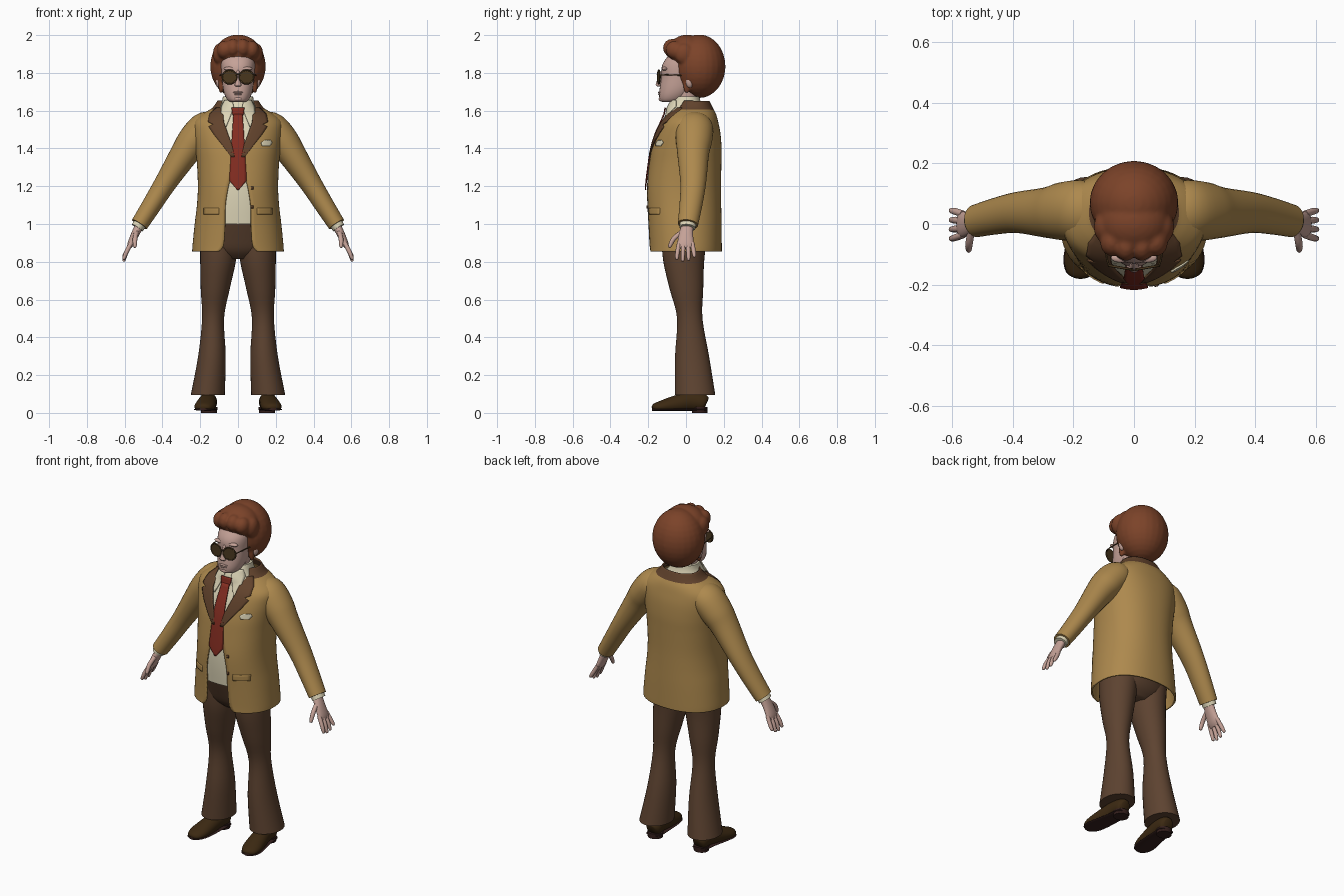
import bpy, bmesh
from math import sin, cos, pi, asin, radians, copysign
from mathutils import Vector, Matrix

if "Cube" in bpy.data.objects:
    bpy.data.objects.remove(bpy.data.objects["Cube"])


def material(name, r, g, b):
    m = bpy.data.materials.new(name)
    m.use_nodes = True
    m.diffuse_color = (r, g, b, 1)
    node = next(n for n in m.node_tree.nodes if n.type == 'BSDF_PRINCIPLED')
    node.inputs["Base Color"].default_value = (r, g, b, 1)
    node.inputs["Roughness"].default_value = 0.8
    return m


TAN = material("tan cloth", .42, .25, .075)
BROWN = material("brown cloth", .11, .056, .03)
LAPEL = material("dark brown lapel", .12, .055, .025)
HAIR = material("auburn hair", .2, .056, .022)
RED = material("red tie", .23, .026, .015)
CREAM = material("cream shirt", .72, .66, .47)
SKIN = material("skin", .56, .36, .31)
SHOE = material("dark leather", .045, .022, .006)
SOLE = material("dark sole", .035, .014, .012)
LENS = material("tinted lens", .07, .04, .014)


def finish(name, bm, mats, mirror=False, thick=0, angle=50):
    bmesh.ops.recalc_face_normals(bm, faces=bm.faces[:])
    me = bpy.data.meshes.new(name)
    bm.to_mesh(me)
    bm.free()
    for m in mats:
        me.materials.append(m)
    for p in me.polygons:
        p.use_smooth = True
    me.set_sharp_from_angle(angle=radians(angle))
    ob = bpy.data.objects.new(name, me)
    bpy.context.collection.objects.link(ob)
    if mirror:
        mod = ob.modifiers.new("mirror", 'MIRROR')
        mod.use_mirror_merge = False
    if thick:
        mod = ob.modifiers.new("thickness", 'SOLIDIFY')
        mod.thickness, mod.offset = thick, 0
    return ob


def refine(rows, k):
    """Catmull-Rom interpolation of whole stations."""
    out = []
    for i in range(len(rows) - 1):
        a, b, c, d = (rows[min(max(j, 0), len(rows) - 1)] for j in range(i - 1, i + 3))
        for s in range(k):
            t = s / k
            out.append([.5 * (2*q + (r-p)*t + (2*p-5*q+4*r-w)*t*t + (3*q-p-3*r+w)*t**3)
                        for p, q, r, w in zip(a, b, c, d)])
    return out + [list(rows[-1])]


def bend(v, p):
    return copysign(abs(v) ** p, v)


def loft(name, rows, mats, n=32, k=4, flat=False, side=(0, 1, 0), p=1, gap=False,
         rule=None, floor=None, **kw):
    """Skin of rounded sections (x, y, z, radius across, radius along side, front gap)."""
    rows = refine(rows, k)
    bm, rings = bmesh.new(), []
    for i, r in enumerate(rows):
        c, u, v = Vector(r[:3]), Vector(side), Vector((1, 0, 0))
        if not flat:
            t = Vector(rows[min(i+1, len(rows)-1)][:3]) - Vector(rows[max(i-1, 0)][:3])
            t.normalize()
            u = (u - t * u.dot(t)).normalized()
            v = t.cross(u)
        t0 = asin(min(r[5] / r[3], .98) ** (1 / p)) if gap else 0
        ring = []
        for j in range(n):
            th = t0 + (2*pi - 2*t0) * j / (n - 1 if gap else n)
            co = c + v * r[3] * bend(sin(th), p) - u * r[4] * bend(cos(th), p)
            if floor is not None:
                co.z = max(co.z, floor)
            ring.append(bm.verts.new(co))
        rings.append(ring)
    for a, b in zip(rings, rings[1:]):
        for j in range(n - 1 if gap else n):
            bm.faces.new((a[j], a[(j+1) % n], b[(j+1) % n], b[j]))
    if not gap:
        bm.faces.new(rings[0])
        bm.faces.new(rings[-1])
    if rule:
        for f in bm.faces:
            f.material_index = rule(f.calc_center_median())
    return finish(name, bm, mats, **kw)


def front(body, x, z, p):
    """Front surface depth of a flat loft at x, z."""
    for a, b in zip(body, body[1:]):
        if a[2] <= z <= b[2]:
            break
    t = (z - a[2]) / (b[2] - a[2])
    cy, rx, ry = (a[i] + (b[i] - a[i]) * t for i in (1, 3, 4))
    return cy - ry * max(1 - min(abs(x) / rx, 1) ** (2 / p), 0) ** (p / 2)


def panel(name, rows, body, off, mat, nx=6, k=4, **kw):
    """Thin plate following the front of a body; rows are (z, x from, x to)."""
    fine = [[a + (b - a) * s / k for a, b in zip(r, q)]
            for r, q in zip(rows, rows[1:]) for s in range(k)] + [rows[-1]]
    bm = bmesh.new()
    grid = [[bm.verts.new((x, front(body, x, z, P) - off, z))
             for x in (x0 + (x1 - x0) * i / nx for i in range(nx + 1))] for z, x0, x1 in fine]
    for a, b in zip(grid, grid[1:]):
        for i in range(nx):
            bm.faces.new((a[i], a[i+1], b[i+1], b[i]))
    return finish(name, bm, [mat], thick=.006, **kw)


def blob(name, balls, mat, voxel=0, **kw):
    """Ellipsoids (centre, radii), optionally fused."""
    bm = bmesh.new()
    for c, r in balls:
        bmesh.ops.create_uvsphere(bm, u_segments=24, v_segments=16, radius=1,
                                  matrix=Matrix.Translation(c) @ Matrix.Diagonal((*r, 1)))
    ob = finish(name, bm, [mat], **kw)
    if voxel:
        mod = ob.modifiers.new("fuse", 'REMESH')
        mod.mode, mod.voxel_size, mod.use_smooth_shade = 'VOXEL', voxel, True
        mod = ob.modifiers.new("soften", 'SMOOTH')
        mod.iterations = 4
    return ob


# Jacket: shell open at the front, brown collar at the top
P = .88
JACKET = [(0, -.005, .855, .238, .19, .1), (0, -.005, .89, .236, .19, .076),
          (0, -.008, 1, .225, .192, .068), (0, -.012, 1.1, .213, .194, .066),
          (0, -.012, 1.2, .208, .193, .05), (0, -.004, 1.32, .213, .187, .02),
          (0, .003, 1.4, .222, .181, .035), (0, .012, 1.48, .232, .166, .065),
          (0, .02, 1.54, .23, .146, .085), (0, .03, 1.58, .185, .125, .095),
          (0, .04, 1.61, .135, .1, .095), (0, .045, 1.65, .105, .075, .08)]
loft("jacket", JACKET, [TAN, LAPEL], n=64, flat=True, p=P, gap=True, thick=.009,
     rule=lambda c: int(c.z > 1.605))
body = refine(JACKET, 4)
panel("lapels", [(1.615, .07, .115), (1.58, .078, .15), (1.54, .075, .158), (1.527, .07, .13),
                 (1.515, .066, .155), (1.47, .05, .125), (1.42, .032, .085), (1.355, .018, .035)],
      body, .009, LAPEL, mirror=True)
panel("pocket_flaps", [(1.085, .1, .18), (1.05, .1, .18)], body, .006, TAN, mirror=True)
panel("handkerchief", [(1.443, .14, .172), (1.43, .122, .18), (1.413, .128, .168)],
      body, .008, CREAM)
for i, z in enumerate((1.19, 1.09)):
    panel("button_%d" % i, [(z + .008, .068, .08), (z - .008, .068, .08)], body, .006, LAPEL, k=1)

# Shirt, collar and tie
SHIRT = [(0, r[1], r[2], r[3] - .01, r[4] - .01) for r in JACKET[2:9]]
SHIRT += [(0, .015, 1.58, .15, .115), (0, 0, 1.61, .105, .095),
          (0, 0, 1.645, .086, .078), (0, .006, 1.675, .08, .066)]
loft("shirt", SHIRT, [CREAM], n=48, flat=True, p=P)
chest = refine(SHIRT, 4)
panel("shirt_collar", [(1.655, .03, .07), (1.62, .022, .088), (1.58, .036, .088), (1.515, .062, .07)],
      chest, .008, CREAM, mirror=True)
panel("tie", [(1.58, -.024, .024), (1.5, -.03, .03), (1.38, -.037, .037), (1.23, -.046, .046),
              (1.18, -.004, .004)], chest, .019, RED)
panel("tie_knot", [(1.615, -.033, .033), (1.59, -.032, .032), (1.56, -.022, .022)],
      chest, .017, RED)

# Trousers
loft("trouser_seat", [(0, -.01, .815, .1, .07), (0, -.01, .86, .185, .115), (0, -.01, .94, .2, .15),
                      (0, -.01, 1.015, .205, .178)], [BROWN], n=40, flat=True)
loft("trouser_legs", [(.16, .048, .095, .09, .107), (.138, .032, .3, .073, .09),
                      (.132, .02, .5, .058, .067), (.121, .003, .65, .076, .088),
                      (.106, -.012, .8, .094, .108), (.1, -.01, .92, .1, .12)],
     [BROWN], flat=True, mirror=True)

# Shoes
FOOT = [(.152, .108, .05, .025, .03), (.153, .09, .055, .042, .045), (.158, .02, .06, .045, .05),
        (.168, -.06, .045, .052, .045), (.178, -.125, .034, .053, .033),
        (.184, -.165, .028, .038, .022), (.186, -.178, .025, .016, .01)]
loft("shoes", FOOT, [SHOE], side=(0, 0, 1), floor=.016, mirror=True)
loft("soles", [(x, y, .018, r + .003, .007) for x, y, z, r, h in FOOT], [SOLE],
     side=(0, 0, 1), mirror=True)
loft("shoe_heels", [(.153, .073, 0, .042, .04), (.153, .072, .03, .044, .042)], [SOLE],
     k=1, flat=True, mirror=True)

# Sleeves and cuffs
loft("sleeves", [(.13, .045, 1.525, .07, .085), (.175, .045, 1.505, .088, .1),
                 (.235, .042, 1.44, .086, .096), (.285, .038, 1.37, .075, .084),
                 (.385, .038, 1.215, .058, .068), (.46, .025, 1.095, .051, .06),
                 (.522, .01, .998, .046, .054)], [TAN], mirror=True)
loft("shirt_cuffs", [(.51, .012, 1.015, .036, .044), (.533, .008, .98, .034, .042)],
     [CREAM], mirror=True, k=2)

# Hands
loft("palms", [(.518, .01, 1, .024, .03), (.545, 0, .945, .021, .038), (.568, -.002, .895, .017, .043),
               (.578, -.002, .872, .01, .036)], [SKIN], n=20, mirror=True)


def finger(name, a, b, c, r):
    stations = [(*a, r, r), (*b, r, r), (*c, r * .75, r * .75)]
    tip = Vector(c) + (Vector(c) - Vector(b)).normalized() * r * .6
    loft(name, stations + [(*tip, r * .25, r * .25)], [SKIN], n=12, k=3, mirror=True, angle=80)


for i, part in enumerate(("index", "middle", "ring", "little")):
    y, drop = -.036 + .023 * i, (.01, 0, .005, .022)[i]
    finger(part + "_fingers", (.565, y, .9), (.59, y * 1.25, .853), (.604, y * 1.35, .808 + drop), .0115)
finger("thumbs", (.538, -.025, .955), (.545, -.065, .922), (.546, -.086, .882), .0125)

# Head
loft("neck", [(0, .005, 1.6, .065, .062), (0, -.005, 1.74, .07, .07)], [SKIN], flat=True)
loft("head", [(0, -.09, 1.645, .03, .03), (0, -.077, 1.653, .052, .06), (0, -.062, 1.68, .069, .08),
              (0, -.045, 1.72, .08, .094), (0, -.03, 1.78, .086, .1), (0, -.022, 1.83, .09, .107),
              (0, -.01, 1.87, .088, .1), (0, .005, 1.92, .07, .07), (0, .01, 1.95, .03, .03)],
     [SKIN], flat=True, p=.92, angle=80)
loft("nose", [(0, -.143, 1.727, .012, .006), (0, -.145, 1.735, .018, .015),
              (0, -.14, 1.75, .014, .017), (0, -.132, 1.79, .009, .012),
              (0, -.124, 1.815, .007, .006)], [SKIN], n=16, flat=True, angle=80)
blob("lips_and_chin", [((0, -.139, 1.697), (.026, .009, .006)), ((0, -.138, 1.687), (.022, .009, .006)),
                       ((0, -.125, 1.662), (.026, .02, .014))], SKIN)
blob("brow", [((.04, -.112, 1.822), (.036, .016, .011))], SKIN, mirror=True)
blob("ears", [((.1, .02, 1.755), (.018, .022, .034))], SKIN, mirror=True)

# Hair: full back, raised top, rolled front and sideburns
locks = [((0, .07, 1.835), (.147, .139, .168)), ((0, .005, 1.905), (.12, .105, .097))]
for s in (-1, 1):
    locks += [((s * .026, -.075, 1.932), (.038, .047, .048)),
              ((s * .072, -.06, 1.922), (.04, .047, .048)),
              ((s * .1, -.01, 1.9), (.033, .05, .055)),
              ((s * .09, .004, 1.735), (.014, .02, .045))]
blob("hair", locks, HAIR, voxel=.008)

# Glasses
bm = bmesh.new()
bmesh.ops.create_cone(bm, cap_ends=True, segments=24, radius1=.036, radius2=.036, depth=.006,
                      matrix=Matrix.Translation((.045, -.143, 1.778))
                      @ Matrix.Rotation(radians(10), 4, 'Z') @ Matrix.Rotation(pi / 2, 4, 'X'))
finish("lenses", bm, [LENS], mirror=True)
rim = [(.045 + .038 * cos(a), -.144 + .0065 * cos(a), 1.778 + .036 * sin(a), .004, .004)
       for a in (2 * pi * i / 24 for i in range(25))]
loft("lens_rims", rim, [LENS], n=8, k=1, mirror=True)
loft("glasses_bridge", [(-.012, -.15, 1.79, .003, .003), (0, -.153, 1.793, .003, .003),
                        (.012, -.15, 1.79, .003, .003)], [LENS], n=8)
loft("glasses_temples", [(.082, -.138, 1.787, .003, .003), (.092, -.1, 1.79, .003, .003),
                         (.097, .015, 1.785, .003, .003)], [LENS], n=8, side=(0, 0, 1), mirror=True)
